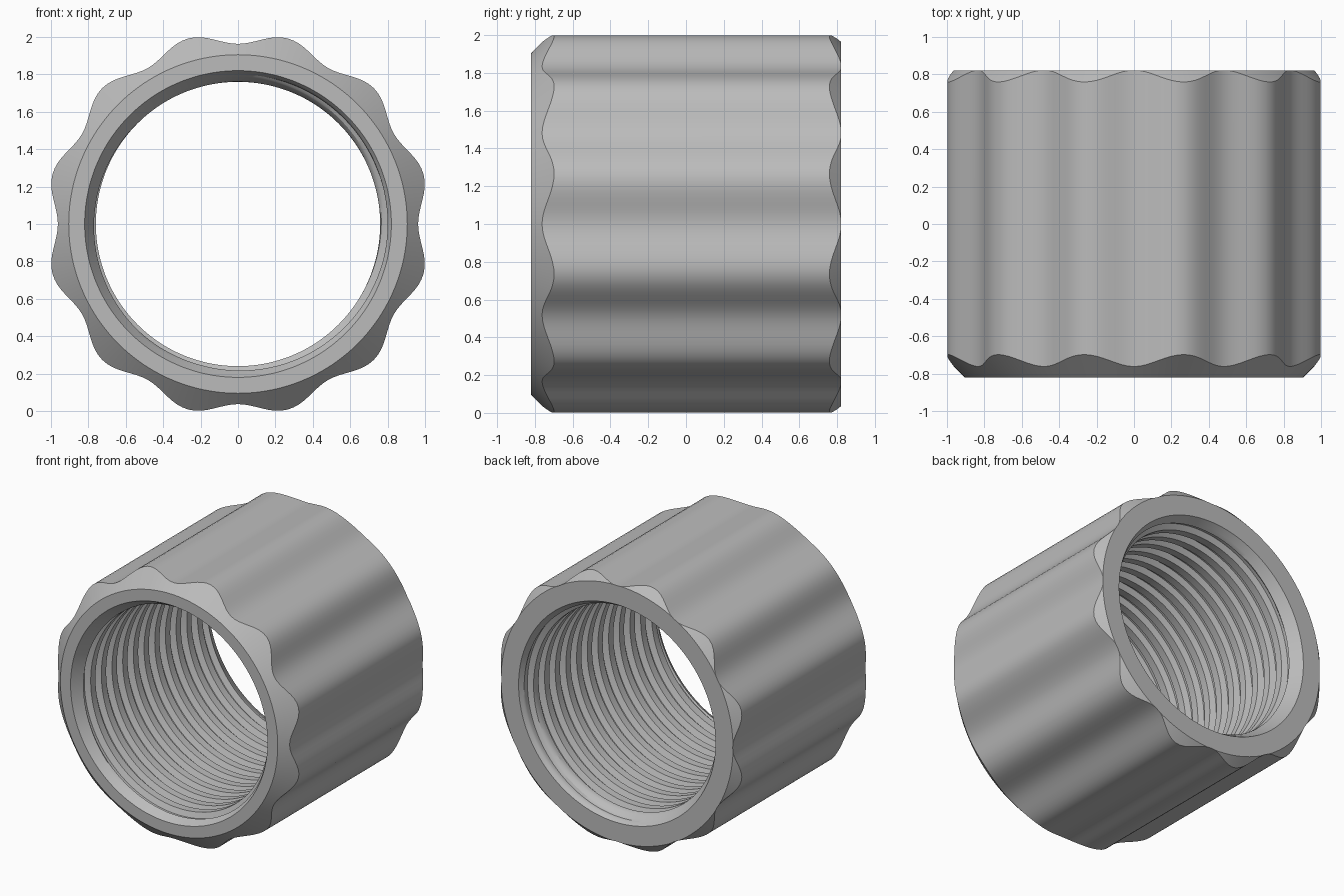
import bpy, bmesh, math

cube = bpy.data.objects.get("Cube")
if cube:
    bpy.data.objects.remove(cube)

SEGMENTS = 192
LOBES = 12
HALF = 0.82             # half length along y
BORE = 0.82             # bore radius at both mouths
CREST, ROOT = 0.76, 0.80
PITCH = 0.127
TURNS = 16

grey = bpy.data.materials.new("satin grey")
grey.use_nodes = True
colour = (0.5, 0.5, 0.5, 1)
grey.diffuse_color = colour
grey.node_tree.nodes["Principled BSDF"].inputs["Base Color"].default_value = colour


def lobe_radius(a):
    return 0.995 - 0.032 * math.cos(LOBES * a)


def thread_radius(phase):
    """Trapezoid thread: wide crest, sloping flanks, flat root."""
    phase %= 1
    if phase < 0.45:
        return CREST
    if phase < 0.6:
        return CREST + (ROOT - CREST) * (phase - 0.45) / 0.15
    if phase < 0.85:
        return ROOT
    return ROOT - (ROOT - CREST) * (phase - 0.85) / 0.15


def mouth_radius(y):
    """Lead-in cone at each end of the bore."""
    return BORE - (HALF - abs(y)) * 0.6


# Outer wall: front rim, front chamfer, grip lobes, shallow back chamfer
outer = [
    lambda a: (BORE, -HALF),
    lambda a: (0.905, -HALF),
    lambda a: (lobe_radius(a), -HALF + lobe_radius(a) - 0.905),
    lambda a: (lobe_radius(a), HALF - max(0, lobe_radius(a) - 0.966)),
    lambda a: (min(lobe_radius(a), 0.966), HALF),
    lambda a: (BORE, HALF),
]


# Bore: rows follow the helix and are trimmed flat at the two ends
def helix_row(turn, phase):
    def point(a):
        y = (turn + phase + a / math.tau) * PITCH
        y = max(-HALF, min(HALF, y))
        r = max(thread_radius(phase), mouth_radius(y))
        return r, y
    return point


phases = (0, 0.15, 0.3, 0.45, 0.525, 0.6, 0.725, 0.85, 0.925)
inner = [helix_row(t, p) for t in range(TURNS // 2, -TURNS // 2 - 1, -1) for p in phases[::-1]]

bm = bmesh.new()
rows = []
for profile in outer + inner + outer[:1]:
    row = []
    for i in range(SEGMENTS + 1):
        a = math.tau * i / SEGMENTS
        r, y = profile(a)
        row.append(bm.verts.new((r * math.sin(a), y, 1 + r * math.cos(a))))
    rows.append(row)
for lower, upper in zip(rows, rows[1:]):
    for i in range(SEGMENTS):
        bm.faces.new((lower[i], lower[i + 1], upper[i + 1], upper[i]))
bmesh.ops.remove_doubles(bm, verts=bm.verts, dist=0.00005)
bmesh.ops.dissolve_degenerate(bm, edges=bm.edges, dist=0.00005)
bmesh.ops.recalc_face_normals(bm, faces=bm.faces)

mesh = bpy.data.meshes.new("threaded_sleeve")
bm.to_mesh(mesh)
bm.free()
mesh.materials.append(grey)
sleeve = bpy.data.objects.new("threaded_sleeve", mesh)
bpy.context.collection.objects.link(sleeve)
bpy.ops.object.select_all(action="DESELECT")
sleeve.select_set(True)
bpy.context.view_layer.objects.active = sleeve
bpy.ops.object.shade_smooth_by_angle(angle=math.radians(30))
